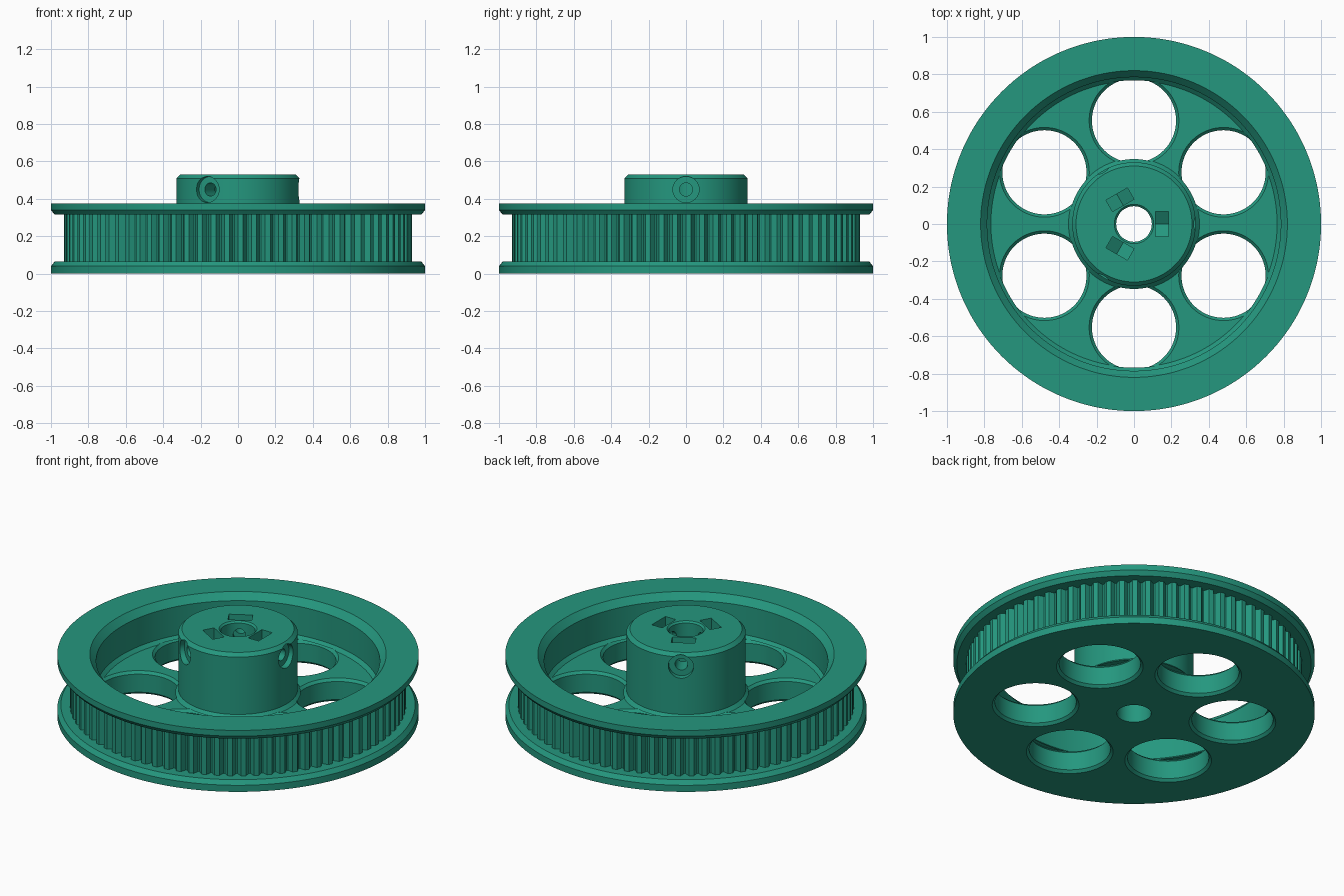
import bpy, bmesh, math
from mathutils import Matrix, Vector

if "Cube" in bpy.data.objects:
    bpy.data.objects.remove(bpy.data.objects["Cube"])

TEETH = 80
TOOTH = [0.93, 0.93, 0.93, 0.93, 0.915, 0.90, 0.90, 0.915]  # one belt tooth and groove

green = bpy.data.materials.new("green")
green.diffuse_color = (0.018, 0.31, 0.21, 1)
green.use_nodes = True
green.node_tree.nodes["Principled BSDF"].inputs["Base Color"].default_value = green.diffuse_color


def lathe(bm, profile, segs, closed=False, matrix=Matrix()):
    """Spin (radius, z) points about z; radius None follows the tooth outline."""
    rings = []
    for r, z in profile:
        ring = []
        for i in range(segs):
            a = 2 * math.pi * i / segs
            rad = TOOTH[i % len(TOOTH)] if r is None else r
            ring.append(bm.verts.new(matrix @ Vector((rad * math.cos(a), rad * math.sin(a), z))))
        rings.append(ring)
    pairs = list(zip(rings, rings[1:]))
    if closed:
        pairs.append((rings[-1], rings[0]))
    else:
        bm.faces.new(rings[0][::-1])
        bm.faces.new(rings[-1])
    for lo, hi in pairs:
        for i in range(segs):
            j = (i + 1) % segs
            bm.faces.new((lo[i], lo[j], hi[j], hi[i]))


def finish(bm, name):
    bmesh.ops.recalc_face_normals(bm, faces=bm.faces[:])
    mesh = bpy.data.meshes.new(name)
    bm.to_mesh(mesh)
    bm.free()
    mesh.materials.append(green)
    ob = bpy.data.objects.new(name, mesh)
    bpy.context.collection.objects.link(ob)
    return ob


# Pulley: flanges, toothed rim, dished web, hub and bore in one section
bm = bmesh.new()
lathe(bm, [
    (0.095, 0), (1.0, 0), (1.0, 0.04), (0.98, 0.065),           # lower flange
    (None, 0.065), (None, 0.315),                               # belt teeth
    (0.98, 0.315), (1.0, 0.34), (1.0, 0.375), (0.82, 0.375),    # upper flange
    (0.785, 0.335), (0.785, 0.16), (0.765, 0.14),               # inner rim wall
    (0.35, 0.14), (0.33, 0.16),                                 # web
    (0.33, 0.51), (0.31, 0.53),                                 # hub
    (0.105, 0.53), (0.095, 0.52),                               # bore edge
], TEETH * len(TOOTH), closed=True)
pulley = finish(bm, "pulley")

# Six chamfered lightening holes
bm = bmesh.new()
for k in range(6):
    a = math.radians(30 + 60 * k)
    lathe(bm, [(0.245, -0.005), (0.225, 0.015), (0.225, 0.125), (0.241, 0.141), (0.241, 0.143)],
          72, matrix=Matrix.Translation((0.553 * math.cos(a), 0.553 * math.sin(a), 0)))
hole_cutter = finish(bm, "hole_cutter")

# Three counterbored set screw holes reaching the bore
bm = bmesh.new()
for k in range(3):
    m = (Matrix.Rotation(math.radians(120 * k), 4, 'Z') @ Matrix.Translation((0, 0, 0.45))
         @ Matrix.Rotation(math.pi / 2, 4, 'Y'))
    lathe(bm, [(0.035, 0.065), (0.035, 0.295), (0.07, 0.295), (0.07, 0.4)], 40, matrix=m)
screw_cutter = finish(bm, "screw_cutter")

# Three nut slots with pointed floors, open at the hub top
bm = bmesh.new()
outline = [(-0.066, 0.6), (-0.066, 0.412), (0, 0.374), (0.066, 0.412), (0.066, 0.6)]
for k in range(3):
    m = Matrix.Rotation(math.radians(120 * k), 4, 'Z')
    near, far = [[bm.verts.new(m @ Vector((x, y, z))) for y, z in outline] for x in (0.115, 0.185)]
    bm.faces.new(near)
    bm.faces.new(far[::-1])
    for i in range(5):
        j = (i + 1) % 5
        bm.faces.new((near[i], near[j], far[j], far[i]))
slot_cutter = finish(bm, "slot_cutter")

# Cut the openings, then smooth the curved walls
bpy.context.view_layer.objects.active = pulley
pulley.select_set(True)
for cutter in (hole_cutter, screw_cutter, slot_cutter):
    cutter.hide_render = True
    mod = pulley.modifiers.new(cutter.name, 'BOOLEAN')
    mod.operation = 'DIFFERENCE'
    mod.solver = 'EXACT'
    mod.object = cutter
    bpy.ops.object.modifier_apply(modifier=mod.name)
    bpy.data.objects.remove(cutter)
bpy.ops.object.shade_smooth_by_angle(angle=math.radians(25))
